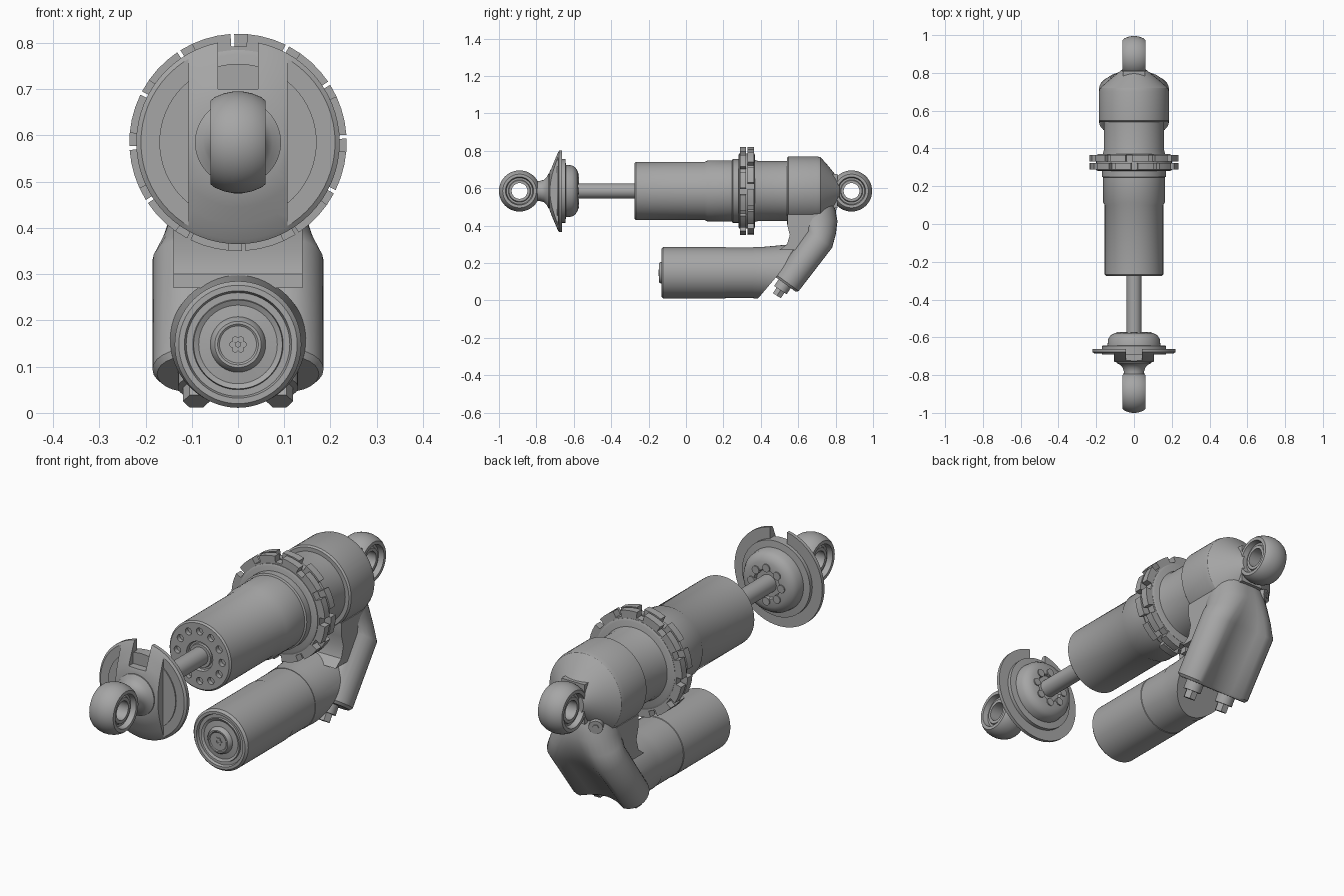
import bpy, bmesh
from math import sin, cos, pi, radians
from mathutils import Vector

if "Cube" in bpy.data.objects:
    bpy.data.objects.remove(bpy.data.objects["Cube"])

GREY = (0.38, 0.38, 0.38, 1)
metal = bpy.data.materials.new("grey_metal")
metal.use_nodes = True
metal.diffuse_color = GREY
metal.node_tree.nodes["Principled BSDF"].inputs["Base Color"].default_value = GREY

AXIS = 0.585      # height of the damper axis
TANK = 0.148      # height of the reservoir axis
parts = []


def finish(name, bm):
    bmesh.ops.remove_doubles(bm, verts=bm.verts, dist=1e-5)
    bmesh.ops.recalc_face_normals(bm, faces=bm.faces)
    mesh = bpy.data.meshes.new(name)
    bm.to_mesh(mesh)
    bm.free()
    mesh.materials.append(metal)
    ob = bpy.data.objects.new(name, mesh)
    bpy.context.collection.objects.link(ob)
    parts.append(ob)
    return ob


def lathe(name, profile, centre, axis="Y", closed=False, steps=64):
    """Spin (distance along axis, radius) points around an axis."""
    bm = bmesh.new()
    if not closed:
        profile = [(profile[0][0], 0)] + profile + [(profile[-1][0], 0)]
    vs = [bm.verts.new((a, 0, r) if axis == "X" else (0, a, r)) for a, r in profile]
    es = [bm.edges.new(p) for p in zip(vs, vs[1:])]
    if closed:
        es.append(bm.edges.new((vs[-1], vs[0])))
    bmesh.ops.spin(bm, geom=vs + es, cent=(0, 0, 0), angle=2 * pi, steps=steps,
                   axis=(1, 0, 0) if axis == "X" else (0, 1, 0))
    bmesh.ops.translate(bm, verts=bm.verts, vec=centre)
    return finish(name, bm)


def prism(name, points, shift):
    """Extrude a flat outline by a vector."""
    bm = bmesh.new()
    face = bm.faces.new([bm.verts.new(p) for p in points])
    out = bmesh.ops.extrude_face_region(bm, geom=[face])["geom"]
    bmesh.ops.translate(bm, verts=[v for v in out if isinstance(v, bmesh.types.BMVert)], vec=shift)
    return finish(name, bm)


def rod(name, start, end, radius, sides=24):
    start, end = Vector(start), Vector(end)
    turn = (end - start).to_track_quat("Z", "Y")
    ring = [start + turn @ Vector((radius * cos(2 * pi * i / sides), radius * sin(2 * pi * i / sides), 0))
            for i in range(sides)]
    return prism(name, ring, end - start)


def box(name, x, y, z):
    return prism(name, [(x[0], y[0], z[0]), (x[1], y[0], z[0]), (x[1], y[0], z[1]), (x[0], y[0], z[1])],
                 (0, y[1] - y[0], 0))


def cut(target, cutters):
    for c in cutters:
        mod = target.modifiers.new("cut", "BOOLEAN")
        mod.operation, mod.solver, mod.object = "DIFFERENCE", "EXACT", c
        bpy.context.view_layer.objects.active = target
        bpy.ops.object.modifier_apply(modifier=mod.name)
        parts.remove(c)
        bpy.data.objects.remove(c)


def around(count, radius, height, offset=0):
    for i in range(count):
        a = 2 * pi * i / count + offset
        yield radius * cos(a), height + radius * sin(a)


# Mounting eyes with stepped bushings
half = [(0.06, 0.075), (0.06, 0.09), (0.05, 0.098), (0.03, 0.106), (0.01, 0.11)]
inner = [(0.044, 0.042), (0.044, 0.056), (0.036, 0.06), (0.036, 0.07)]
eye = inner + half
eye += [(-a, r) for a, r in reversed(eye)]
for name, y in (("front_eye", -0.89), ("rear_eye", 0.885)):
    lathe(name, eye, (0, y, AXIS), "X", True)

# Front neck and spring seat
lathe("front_neck", [(-0.81, 0.055), (-0.78, 0.054), (-0.76, 0.06), (-0.745, 0.075),
                     (-0.735, 0.093), (-0.68, 0.093)], (0, 0, AXIS))
seat = lathe("spring_seat", [(-0.73, 0.10), (-0.715, 0.14), (-0.70, 0.175), (-0.685, 0.21), (-0.678, 0.22),
                             (-0.662, 0.22), (-0.662, 0.15)], (0, 0, AXIS))
cut(seat, [box("slot_cutter", (-0.043, 0.043), (-0.8, -0.6), (0.70, 0.9))]
    + [box("flat_cutter", sorted((s * 0.107, s * 0.3)), (-0.8, -0.685), (0.3, 0.9)) for s in (-1, 1)])
lathe("seat_hub", [(-0.69, 0.17), (-0.645, 0.17), (-0.642, 0.14), (-0.61, 0.137), (-0.59, 0.125),
                   (-0.577, 0.10), (-0.577, 0.065), (-0.59, 0.06), (-0.59, 0.03)], (0, 0, AXIS))
for x, z in around(8, 0.075, AXIS):
    rod("hub_nub", (x, -0.59, z), (x, -0.572, z), 0.018, 12)

# Shaft and air can
rod("shaft", (0, -0.62, AXIS), (0, -0.2, AXIS), 0.04, 32)
can = lathe("air_can", [(-0.262, 0.05), (-0.262, 0.062), (-0.275, 0.066), (-0.275, 0.148), (-0.268, 0.155),
                        (0.10, 0.155), (0.115, 0.163), (0.245, 0.163), (0.25, 0.158), (0.28, 0.158)],
            (0, 0, AXIS))
cut(can, [rod("hole_cutter", (x, -0.3, z), (x, -0.255, z), 0.016, 16) for x, z in around(12, 0.112, AXIS)])
lathe("shaft_seal", [(-0.272, 0.052), (-0.25, 0.056)], (0, 0, AXIS))
lathe("rear_sleeve", [(0.24, 0.15), (0.25, 0.17), (0.29, 0.17), (0.37, 0.165), (0.39, 0.16), (0.56, 0.16)],
      (0, 0, AXIS))

# Two notched adjuster rings
for name, y, twist in (("front_adjuster_ring", 0.288, 0), ("rear_adjuster_ring", 0.33, 7)):
    outline = []
    for i in range(12):
        for deg, r in ((0, 0.208), (0, 0.235), (7, 0.235), (14, 0.235), (21, 0.235), (21, 0.208)):
            a = radians(i * 30 + deg + twist + 4)
            outline.append((r * cos(a), y, AXIS + r * sin(a)))
    prism(name, outline, (0, 0.034, 0))
lathe("adjuster_core", [(0.28, 0.19), (0.285, 0.2), (0.365, 0.2), (0.37, 0.19)], (0, 0, AXIS))

# Head with tapered rear, and the stub to the rear eye
lathe("head", [(0.54, 0.178), (0.547, 0.185), (0.70, 0.185), (0.72, 0.18), (0.76, 0.135), (0.80, 0.085),
               (0.82, 0.06)], (0, 0, AXIS))
box("rear_eye_stub", (-0.058, 0.058), (0.72, 0.81), (AXIS - 0.09, AXIS + 0.09))


# Twin tube bridge lofted from rounded sections: y, z, tilt, half width, half depth, valley
def section(y, z, tilt, w, d, valley):
    n = Vector((0, cos(radians(tilt)), -sin(radians(tilt))))
    flat = []
    for s in (1, -1):
        for i in range(13):
            a = radians(-90 + 15 * i)
            flat.append((s * (w - d + d * cos(a)), s * d * sin(a)))
        for k in (0.6, 0.3, 0, -0.3, -0.6):
            flat.append((s * k * (w - d), s * d - (valley * (1 - k * k) if s == 1 else 0)))
    return [Vector((x, y, z)) + n * v for x, v in flat]


bm = bmesh.new()
rings = [[bm.verts.new(p) for p in section(*s)] for s in (
    (0.535, 0.084, 36, 0.175, 0.065, 0.025), (0.542, 0.094, 36, 0.185, 0.075, 0.03),
    (0.715, 0.33, 36, 0.185, 0.082, 0.02), (0.715, 0.38, 16, 0.162, 0.09, 0.005),
    (0.705, 0.43, 4, 0.145, 0.105, 0), (0.695, 0.48, 0, 0.135, 0.105, 0), (0.68, 0.58, 0, 0.11, 0.09, 0))]
for a, b in zip(rings, rings[1:]):
    for i in range(len(a)):
        j = (i + 1) % len(a)
        bm.faces.new((a[i], a[j], b[j], b[i]))
bm.faces.new(rings[0])
bm.faces.new(rings[-1])
finish("bridge", bm)
prism("bridge_gusset", [(-0.14, y, z) for y, z in ((0.542, 0.46), (0.542, 0.40), (0.555, 0.35), (0.54, 0.30),
                                                 (0.50, 0.27), (0.62, 0.27), (0.70, 0.36), (0.70, 0.46))],
      (0.28, 0, 0))

# Bridge bolts and side valve screw
for s in (-1, 1):
    rod("bolt_washer", (s * 0.09, 0.535, 0.10), (s * 0.09, 0.505, 0.055), 0.04)
    rod("bolt_head", (s * 0.09, 0.515, 0.07), (s * 0.09, 0.486, 0.025), 0.029, 6)
rod("valve_screw", (-0.07, 0.73, 0.49), (-0.10, 0.79, 0.485), 0.03)
rod("valve_core", (-0.07, 0.73, 0.49), (-0.102, 0.794, 0.485), 0.014, 6)

# Reservoir, its slanted neck and end cap
lathe("reservoir", [(-0.12, 0.105), (-0.12, 0.112), (-0.132, 0.116), (-0.132, 0.128), (-0.122, 0.137),
                    (0.21, 0.137), (0.212, 0.135), (0.375, 0.135), (0.38, 0.13)], (0, 0, TANK))
neck = lathe("reservoir_neck", [(0.36, 0.137), (0.40, 0.137), (0.54, 0.15), (0.66, 0.15)], (0, 0, TANK))
bm = bmesh.new()
bm.from_mesh(neck.data)
cutting = bmesh.ops.bisect_plane(bm, geom=bm.verts[:] + bm.edges[:] + bm.faces[:], plane_co=(0, 0.385, 0.01),
                                 plane_no=(0, 0.13, -0.11), clear_outer=True)["geom_cut"]
bmesh.ops.holes_fill(bm, edges=[e for e in cutting if isinstance(e, bmesh.types.BMEdge)])
bm.to_mesh(neck.data)
bm.free()
lathe("reservoir_cap", [(-0.142, 0.04), (-0.145, 0.044), (-0.145, 0.05), (-0.138, 0.056), (-0.125, 0.06),
                        (-0.122, 0.085), (-0.128, 0.096), (-0.11, 0.1)], (0, 0, TANK))
for x, z in around(6, 0.012, TANK):
    rod("cap_star", (x, -0.14, z), (x, -0.146, z), 0.007, 10)

# Smooth shading with crisp edges
bpy.ops.object.select_all(action="DESELECT")
for ob in parts:
    ob.select_set(True)
bpy.context.view_layer.objects.active = parts[0]
bpy.ops.object.shade_smooth_by_angle(angle=radians(32))
